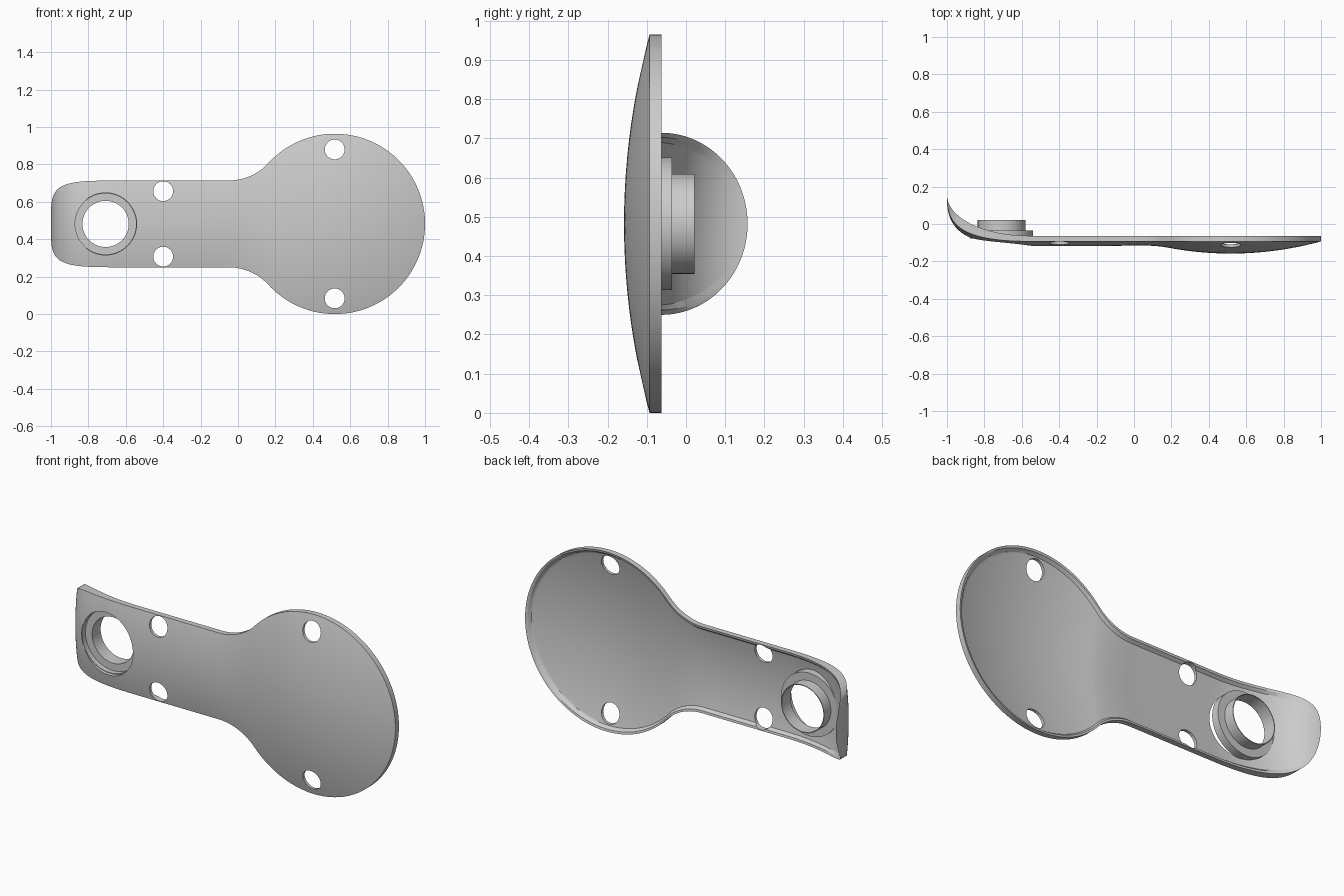
import bpy, bmesh, math

if "Cube" in bpy.data.objects:
    bpy.data.objects.remove(bpy.data.objects["Cube"])

ZC = 0.482            # height of the long axis
HALF = 0.232          # half width of the strap
R, DX = 0.482, 0.518  # paddle disc radius and centre
FX = -0.05            # where the fillet starts
FR = ((DX - FX) ** 2 + HALF ** 2 - R ** 2) / (2 * (R - HALF))  # fillet radius
FT = DX - (DX - FX) * R / (R + FR)   # where the fillet meets the disc
BEND = -0.55          # where the end starts to curl
RIM, FLOOR = 0.03, 0.016   # thickness at the lip and of the dished floor


def curl(x):
    """Curl height from 0 to 1 towards the left tip."""
    t = min(1.0, max(0.0, (BEND - x) / (1 + BEND)))
    return 1 - math.sqrt(max(0.0, 1 - t ** 2.1))


def half_width(x):
    if x < FX:
        return HALF * math.sqrt(max(0.0, 1 - curl(x) ** 2))
    if x < FT:
        return HALF + FR - math.sqrt(FR ** 2 - (x - FX) ** 2)
    return math.sqrt(max(0.0, R ** 2 - (x - DX) ** 2))


def front_y(x, w, z):
    s = min(1.0, max(0.0, (x + 0.15) / 0.35))
    k = 0.46 + (0.28 - 0.46) * s * s * (3 - 2 * s)
    h = curl(x)
    return -0.093 + 0.22 * h - 0.11 * h * (1 - h) - k * (w * w - z * z)


def thickness(x, w, z):
    """Thick at the lip, thinner on the floor, thicker where the end curls."""
    h = curl(x)
    edge = R - math.hypot(x - DX, z) if x > DX else w - abs(z)
    s = min(1.0, max(0.0, (edge - 0.012) / 0.012)) * (1 - h)
    return RIM + (FLOOR - RIM) * s + 0.11 * h * (1 - h)


def finish(name, bm):
    bmesh.ops.recalc_face_normals(bm, faces=bm.faces[:])
    me = bpy.data.meshes.new(name)
    bm.to_mesh(me)
    bm.free()
    ob = bpy.data.objects.new(name, me)
    bpy.context.collection.objects.link(ob)
    return ob


def smooth(ob):
    bpy.ops.object.select_all(action='DESELECT')
    ob.select_set(True)
    bpy.context.view_layer.objects.active = ob
    bpy.ops.object.shade_smooth_by_angle(angle=math.radians(30))


def revolve(name, profile, x, z, segs=72):
    """Spin a closed (radius, y) profile around a y-parallel axis."""
    bm = bmesh.new()
    rings = [[bm.verts.new((x + r * math.cos(2 * math.pi * i / segs), y,
                            z + r * math.sin(2 * math.pi * i / segs)))
              for i in range(segs)] for r, y in profile]
    for a, b in zip(rings, rings[1:] + rings[:1]):
        for i in range(segs):
            j = (i + 1) % segs
            bm.faces.new((a[i], a[j], b[j], b[i]))
    return finish(name, bm)


def cut_hole(target, x, z, r):
    bpy.ops.mesh.primitive_cylinder_add(vertices=64, radius=r, depth=1,
                                        location=(x, 0, z),
                                        rotation=(math.pi / 2, 0, 0))
    cutter = bpy.context.object
    cutter.name = "hole_cutter"
    cutter.hide_render = True
    mod = target.modifiers.new("hole", 'BOOLEAN')
    mod.operation, mod.solver, mod.object = 'DIFFERENCE', 'EXACT', cutter
    bpy.context.view_layer.objects.active = target
    bpy.ops.object.modifier_apply(modifier=mod.name)
    bpy.data.objects.remove(cutter, do_unlink=True)


# Plate: dished shell, stations along x with denser spacing at both tips
N, C = 48, 32
xs = [BEND - (1 + BEND) * math.sin(math.pi / 2 * math.sin(math.pi / 2 * i / N))
      for i in range(N, 0, -1)]
xs += [BEND + (FX - BEND) * i / 12 for i in range(12)]
xs += [FX + (FT - FX) * i / 20 for i in range(20)]
a0 = math.acos((FT - DX) / R)
xs += [DX + R * math.cos(a0 * (1 - i / 60)) for i in range(61)]
bm = bmesh.new()
loops = []
for x in xs:
    w = max(half_width(x), 0.003)
    # columns: fixed-width lip on both sides, cosine spacing between
    lip = min(0.012, w * 0.2)
    inner = w - 2 * lip
    zs = [-w, -w + lip]
    zs += [-inner * math.cos(math.pi * j / C) for j in range(C + 1)]
    zs += [w - lip, w]
    front = [(x, front_y(x, w, z), ZC + z) for z in zs]
    back = [(x, p[1] + thickness(x, w, z), p[2]) for p, z in zip(front, zs)]
    loops.append([bm.verts.new(p) for p in back + front[::-1]])
n = len(loops[0])
for a, b in zip(loops, loops[1:]):
    for i in range(n):
        j = (i + 1) % n
        bm.faces.new((a[i], a[j], b[j], b[i]))
bm.faces.new(loops[0])
bm.faces.new(loops[-1])
plate = finish("plate", bm)

# Screw holes in mirrored pairs, and the collar opening
for x, dz in ((-0.40, 0.175), (0.517, 0.398)):
    for s in (1, -1):
        cut_hole(plate, x, ZC + s * dz, 0.053)
cut_hole(plate, -0.708, ZC, 0.166)
smooth(plate)

# Collar: stepped flange with a short tube on the back
collar = revolve("collar", [(0.169, -0.078), (0.169, -0.036), (0.1275, -0.036),
                            (0.1275, 0.022), (0.1235, 0.022), (0.1235, -0.05),
                            (0.163, -0.05), (0.163, -0.078)], -0.708, ZC)
smooth(collar)
